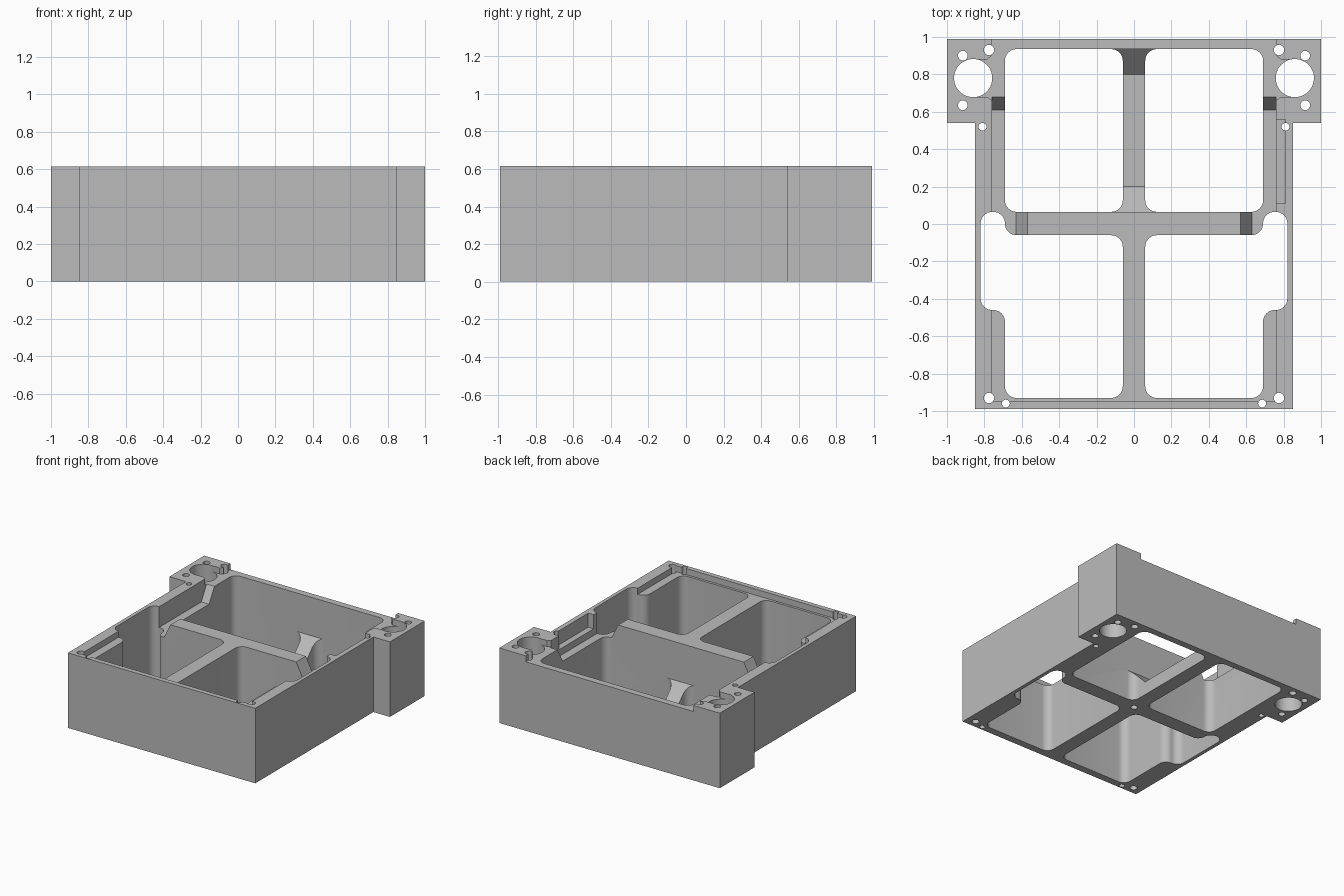
import bpy, bmesh, math
from mathutils import Vector

if "Cube" in bpy.data.objects:
    bpy.data.objects.remove(bpy.data.objects["Cube"])

H = 0.615          # total height
RIM = 0.565        # inner ledge and rib tops
LOW = 0.445        # lowered side ledge

metal = bpy.data.materials.new("grey metal")
metal.diffuse_color = (0.5, 0.5, 0.5, 1)
metal.use_nodes = True
metal.node_tree.nodes["Principled BSDF"].inputs["Base Color"].default_value = metal.diffuse_color


def prism(name, pts, lo, hi, axis="z"):
    """Extrude a closed 2D outline along an axis; outline uses the other two axes."""
    place = {"z": lambda a, b, h: (a, b, h),
             "x": lambda a, b, h: (h, a, b),
             "y": lambda a, b, h: (a, h, b)}[axis]
    bm = bmesh.new()
    face = bm.faces.new([bm.verts.new(place(a, b, lo)) for a, b in pts])
    new = bmesh.ops.extrude_face_region(bm, geom=[face])["geom"]
    shift = Vector(place(0, 0, hi - lo))
    bmesh.ops.translate(bm, vec=shift, verts=[g for g in new if isinstance(g, bmesh.types.BMVert)])
    bmesh.ops.recalc_face_normals(bm, faces=bm.faces)
    mesh = bpy.data.meshes.new(name)
    bm.to_mesh(mesh)
    bm.free()
    ob = bpy.data.objects.new(name, mesh)
    bpy.context.collection.objects.link(ob)
    return ob


def rounded(pts, r, seg=8):
    """Round every corner of an outline, inner and outer alike."""
    out = []
    for i, p in enumerate(pts):
        p = Vector(p)
        a = (Vector(pts[i - 1]) - p).normalized()
        b = (Vector(pts[(i + 1) % len(pts)]) - p).normalized()
        centre = p + (a + b) * r
        for k in range(seg + 1):
            t = k / seg * math.pi / 2
            out.append(centre - b * r * math.cos(t) - a * r * math.sin(t))
    return [tuple(v) for v in out]


def rect(x0, x1, y0, y1):
    return [(x0, y0), (x1, y0), (x1, y1), (x0, y1)]


def circle(x, y, r, n=32):
    return [(x + r * math.cos(2 * math.pi * k / n), y + r * math.sin(2 * math.pi * k / n))
            for k in range(n)]


def flip(pts, s):
    return [(s * a, b) for a, b in pts]


# Body outline with the two rear ears
half = [(0.85, -0.99), (0.85, 0.54), (1.0, 0.54), (1.0, 0.99)]
housing = prism("housing", half + [(-x, y) for x, y in reversed(half)], 0, H)
housing.data.materials.append(metal)


def cut(pts, lo, hi, axis="z"):
    tool = prism("cutter", pts, lo, hi, axis)
    tool.hide_render = True
    tool.data.materials.append(metal)
    mod = housing.modifiers.new("cut", "BOOLEAN")
    mod.operation = "DIFFERENCE"
    mod.solver = "EXACT"
    mod.object = tool
    bpy.context.view_layer.objects.active = housing
    bpy.ops.object.modifier_apply(modifier=mod.name)
    bpy.data.objects.remove(tool)


# Shallow lid recess, open at the back
cut(rect(-0.76, 0.76, -0.95, 1.1), RIM, 1)

rear = rounded(rect(0.06, 0.69, 0.065, 0.935), 0.062)
front = rounded([(0.06, -0.93), (0.69, -0.93), (0.69, -0.46), (0.82, -0.46),
                 (0.82, 0.065), (0.69, 0.065), (0.69, -0.06), (0.06, -0.06)], 0.062)
ledge = [(-0.1, LOW), (0.61, LOW), (0.68, RIM), (0.68, 1), (-0.1, 1)]
rib_end = [(0.57, RIM), (0.63, LOW), (0.76, LOW), (0.76, 1), (0.57, 1)]
ear_slot = [(0.70, 0.66), (0.76, 0.66), (0.785, 0.68), (0.86, 0.68),
            (0.86, 0.88), (0.785, 0.88), (0.76, 0.90), (0.70, 0.90)]

for s in (1, -1):
    # Through pockets
    cut(flip(rear, s), -0.1, 1)
    cut(flip(front, s), -0.1, 1)
    # Lowered side ledge and sloped rib end
    cut(ledge, min(s * 0.63, s * 0.76), max(s * 0.63, s * 0.76), "x")
    cut(flip(rib_end, s), -0.1, 0.2, "y")
    # Ear: bore, slot towards the recess, screw holes
    cut(flip(ear_slot, s), RIM, 1)
    cut(circle(s * 0.86, 0.78, 0.102, 48), -0.1, 1)
    for x, y, r in ((0.915, 0.90, 0.026), (0.915, 0.635, 0.026), (0.775, 0.93, 0.028),
                    (0.81, 0.52, 0.021), (0.775, -0.93, 0.028), (0.685, -0.96, 0.021)):
        cut(circle(s * x, y, r, 20), -0.1, 1)

# Dip in the rear centre rib
cut([(0.065, 0.25), (0.2, 0.11), (0.8, 0.11), (0.935, 0.25), (0.935, 1), (0.065, 1)],
    -0.13, 0.13, "x")
# Side slot on the right wall
cut(rect(0.75, 0.81, 0.11, 0.56), 0.5, 1)
# Blind hole under the rib crossing
cut(circle(0, 0, 0.026, 20), -0.1, 0.1)

housing.select_set(True)
bpy.context.view_layer.objects.active = housing
bpy.ops.object.shade_smooth_by_angle(angle=math.radians(30))
